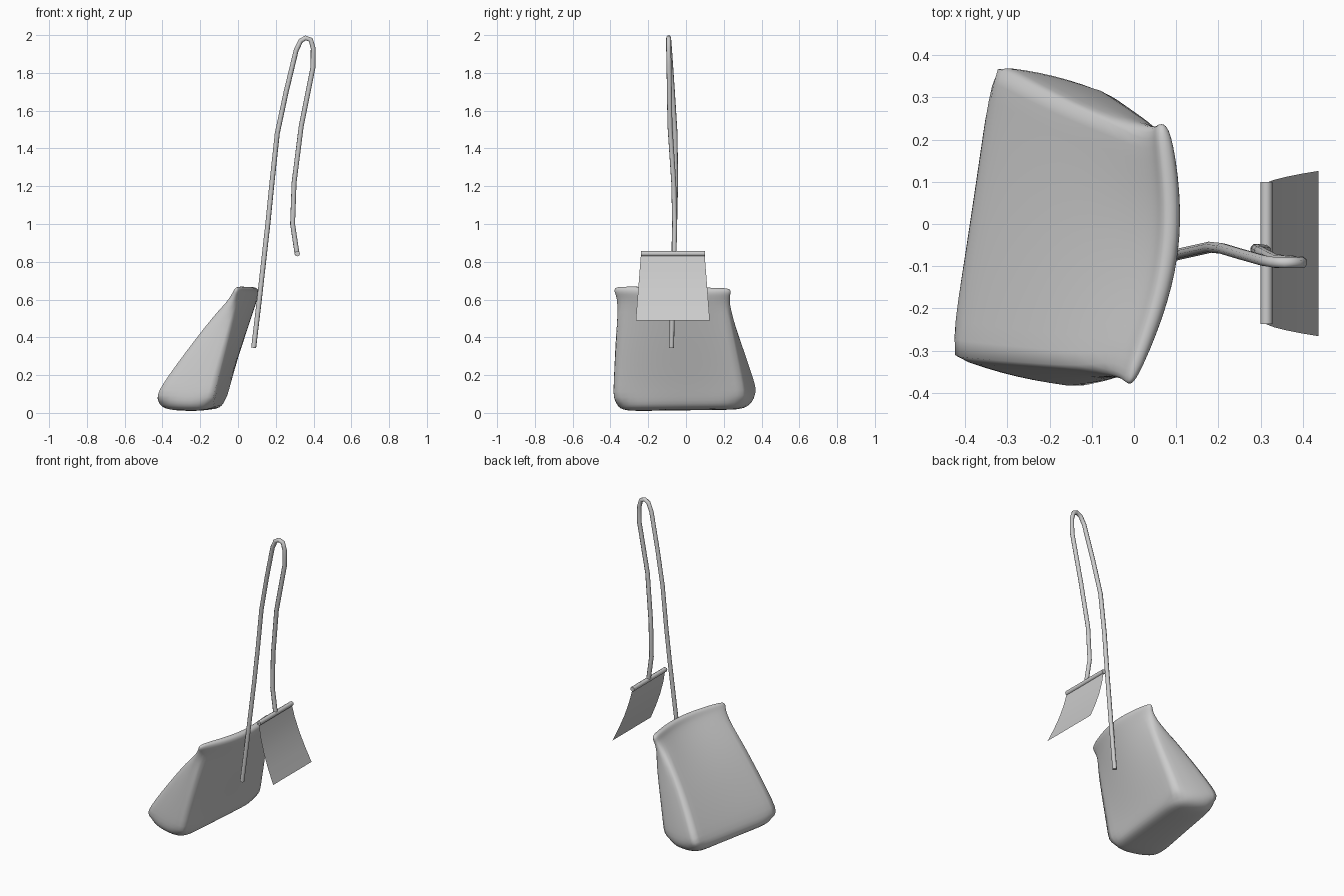
import bpy, bmesh, math
from mathutils import Vector

if "Cube" in bpy.data.objects:
    bpy.data.objects.remove(bpy.data.objects["Cube"])


def finish(name, bm, angle=None):
    bmesh.ops.recalc_face_normals(bm, faces=bm.faces)
    mesh = bpy.data.meshes.new(name)
    bm.to_mesh(mesh)
    bm.free()
    obj = bpy.data.objects.new(name, mesh)
    bpy.context.collection.objects.link(obj)
    for p in mesh.polygons:
        p.use_smooth = True
    return obj


def ring(a, b, c, d, bulge_out, bulge_in):
    """Four corners plus extra points along the two long, bowed sides."""
    a, b, c, d = map(Vector, (a, b, c, d))

    def side(p, q, bulge):
        return [p.lerp(q, t) + Vector((bulge * math.sin(math.pi * t), 0, 0))
                for t in (0.25, 0.5, 0.75)]
    end1 = (a + b) / 2 + Vector((0, -0.012, 0))
    end2 = (c + d) / 2 + Vector((0, 0.012, 0))
    return [a, end1, b] + side(b, c, bulge_out) + [c, end2, d] + side(d, a, bulge_in)


# Bag: lofted from a wide base to a pinched, rolled top edge
rings = [
    ring((-.39, -.28, .008), (-.16, -.34, .008), (-.11, .28, .012), (-.31, .32, .02), 0, 0),
    ring((-.452, -.315, .05), (-.13, -.392, .035), (-.06, .315, .045), (-.345, .385, .085), 0, 0),
    ring((-.425, -.32, .13), (-.12, -.39, .12), (-.045, .305, .13), (-.32, .375, .15), .01, .01),
    ring((-.23, -.335, .39), (-.055, -.375, .38), (.025, .255, .38), (-.16, .285, .39), .04, .01),
    ring((-.055, -.345, .61), (-.005, -.355, .60), (.075, .215, .59), (.02, .215, .60), .065, .05),
    ring((-.035, -.365, .645), (.005, -.38, .635), (.09, .23, .63), (.04, .23, .635), .065, .055),
    ring((-.02, -.365, .673), (.005, -.375, .668), (.085, .23, .66), (.05, .23, .665), .06, .055),
]
bm = bmesh.new()
loops = [[bm.verts.new(p) for p in r] for r in rings]
n = len(loops[0])
for lo, hi in zip(loops, loops[1:]):
    for i in range(n):
        bm.faces.new((lo[i], lo[(i + 1) % n], hi[(i + 1) % n], hi[i]))
for loop in (loops[0], loops[-1]):
    # bridge the two long sides of the cap, fold the end midpoints in
    bm.faces.new((loop[0], loop[1], loop[2], loop[3], loop[11]))
    bm.faces.new((loop[11], loop[3], loop[4], loop[10]))
    bm.faces.new((loop[10], loop[4], loop[5], loop[9]))
    bm.faces.new((loop[9], loop[5], loop[6], loop[7], loop[8]))
# firm up the four corner folds
crease = bm.edges.layers.float.new("crease_edge")
for lo, hi in zip(loops[1:], loops[2:5]):
    for i in (0, 2, 6, 8):
        bm.edges.get((lo[i], hi[i]))[crease] = 0.5
bag = finish("bag", bm)
sub = bag.modifiers.new("smooth", 'SUBSURF')
sub.levels = sub.render_levels = 2


def tube(name, pts, radius):
    curve = bpy.data.curves.new(name, 'CURVE')
    curve.dimensions = '3D'
    curve.bevel_depth = radius
    curve.bevel_resolution = 2
    curve.use_fill_caps = True
    s = curve.splines.new('POLY')
    s.points.add(len(pts) - 1)
    for p, co in zip(s.points, pts):
        p.co = (*co, 1)
    s.use_smooth = True
    obj = bpy.data.objects.new(name, curve)
    bpy.context.collection.objects.link(obj)
    return obj


# String: up from the bag, over a tight loop and down to the tag
tube("string", [
    (.083, -.077, .345), (.113, -.07, .6), (.158, -.06, 1.0), (.180, -.055, 1.22),
    (.208, -.058, 1.48), (.255, -.072, 1.7), (.308, -.087, 1.92), (.332, -.091, 1.97),
    (.358, -.092, 1.985), (.385, -.092, 1.975), (.398, -.092, 1.93), (.397, -.09, 1.83),
    (.335, -.085, 1.52), (.297, -.065, 1.22), (.289, -.06, 1.0), (.313, -.063, .84)], .0135)

# Rolled bar along the tag's upper edge
tube("tag_bar", [(.314, -.237, .843), (.314, .1, .843)], .0145)

# Tag: thin, slightly curved sheet that widens downward
bm = bmesh.new()
profile = [(.314, .845), (.333, .757), (.361, .668), (.396, .58), (.438, .488)]
rows = []
for i, (x, z) in enumerate(profile):
    half = .168 + .028 * i / 4
    rows.append([bm.verts.new((x, -.07 + s * half, z)) for s in (-1, 1)])
for a, b in zip(rows, rows[1:]):
    bm.faces.new((a[0], a[1], b[1], b[0]))
finish("tag", bm)
